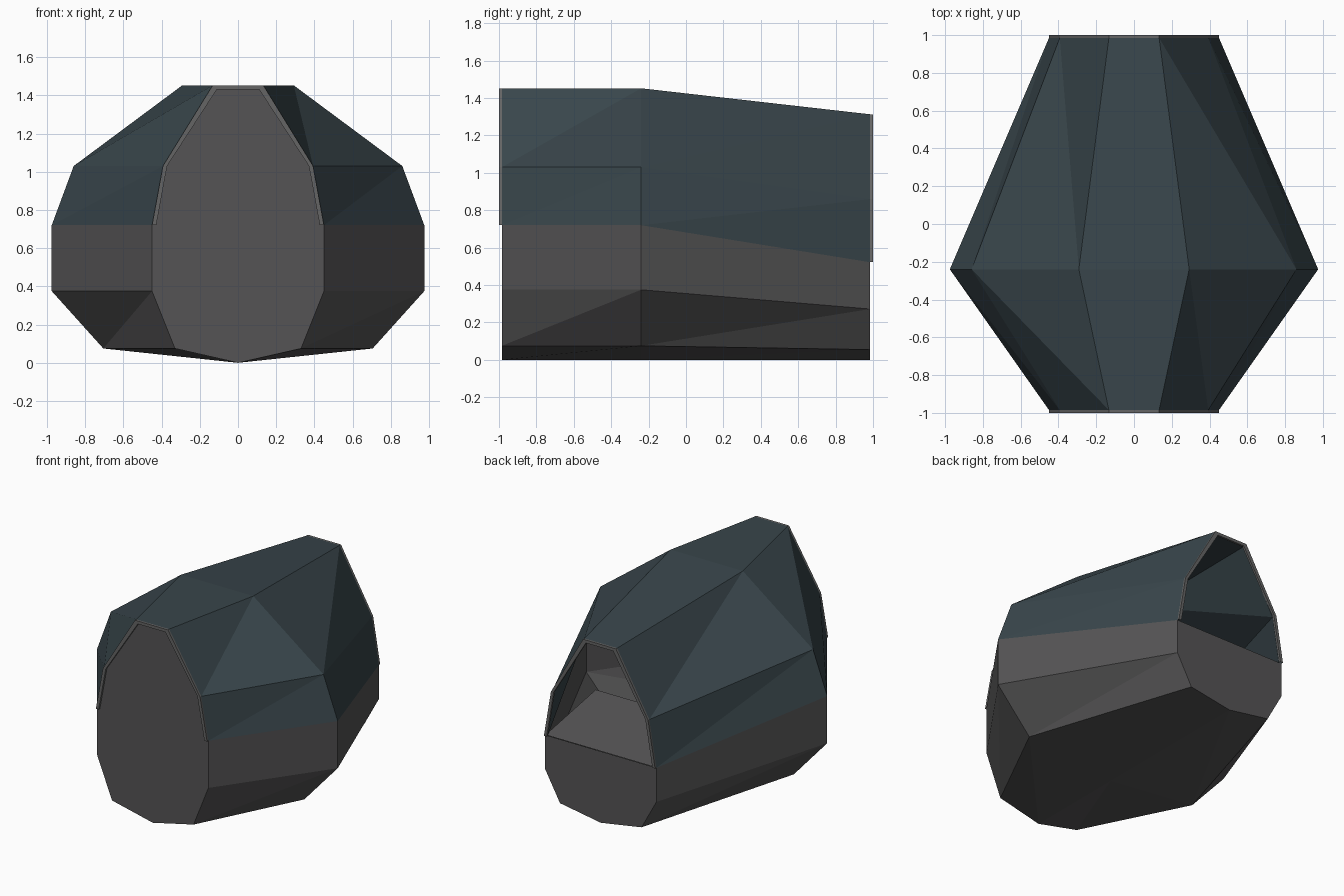
import bpy

if "Cube" in bpy.data.objects:
    bpy.data.objects.remove(bpy.data.objects["Cube"])

# Half profile stations: (y, x values, z values), from keel up to roof
STATIONS = [
    (-0.985, (0, 0.33, 0.45, 0.45, 0.393, 0.133), (0, 0.075, 0.375, 0.72, 1.03, 1.452)),
    (-0.24, (0, 0.705, 0.975, 0.975, 0.86, 0.292), (0, 0.075, 0.375, 0.72, 1.03, 1.452)),
    (0.985, (0, 0.33, 0.45, 0.45, 0.393, 0.133), (0, 0.055, 0.272, 0.522, 0.86, 1.313)),
]


def material(name, colour):
    m = bpy.data.materials.new(name)
    m.diffuse_color = (*colour, 1)
    m.use_nodes = True
    m.node_tree.nodes["Principled BSDF"].inputs["Base Color"].default_value = m.diffuse_color
    return m


GREY = material("dark_grey", (0.09, 0.088, 0.09))
RIM = material("rim_grey", (0.13, 0.13, 0.13))
BLUE = material("blue_grey", (0.04, 0.06, 0.07))


def make(name, verts, faces, mat):
    me = bpy.data.meshes.new(name)
    me.from_pydata(verts, [], faces)
    me.materials.append(mat)
    ob = bpy.data.objects.new(name, me)
    bpy.context.collection.objects.link(ob)
    return ob


def upper(station, y=None, inset=0.0):
    """Open arch, left sill over the roof to right sill."""
    sy, xs, zs = station
    y = sy if y is None else y
    half = [(xs[i] - inset, y, zs[i] - (inset if i == 5 else 0)) for i in (3, 4, 5)]
    return [(-x, yy, z) for x, yy, z in half] + half[::-1]


def lower(station):
    """Open trough, right sill under the keel to left sill."""
    y, xs, zs = station
    half = [(xs[i], y, zs[i]) for i in (3, 2, 1)]
    return half + [(0, y, zs[0])] + [(-x, yy, z) for x, yy, z in half[::-1]]


def loft(rings):
    n = len(rings[0])
    faces = []
    for k in range(len(rings) - 1):
        for i in range(n - 1):
            a, b = k * n + i, (k + 1) * n + i
            faces += [(a, a + 1, b), (a + 1, b + 1, b)]
    return [v for r in rings for v in r], faces


# Lower hull with closed rear end
verts, faces = loft([lower(s) for s in STATIONS])
faces.append(tuple(range(14, 21)))
make("lower_hull", verts, faces, GREY)

# Full height front bulkhead
ring = lower(STATIONS[0]) + upper(STATIONS[0], inset=0.012)[1:-1]
make("front_bulkhead", ring, [tuple(range(len(ring)))], GREY)

# Sloping deck inside the rear opening, dropping into the hull
deck = [(x, y, z) for y, z in ((0.98, 0.521), (0.4, 0.63), (0.4, 0.15)) for x in (-0.45, 0.45)]
deck += [(-0.45, 0.9, 0.3), (0.45, 0.9, 0.3)]
make("inner_deck", deck, [(0, 1, 3, 2), (2, 3, 5, 4), (0, 2, 4, 6), (1, 7, 5, 3)], GREY)

# Faceted upper shell
shell = make("upper_shell", *loft([upper(s) for s in STATIONS]), BLUE)
mod = shell.modifiers.new("thickness", 'SOLIDIFY')
mod.thickness = 0.018
mod.offset = -1

# Thin rims at both open ends of the shell
for name, st, y in (("front_rim", STATIONS[0], -1.0), ("rear_rim", STATIONS[2], 1.0)):
    rings = [upper(st), upper(st, y), upper(st, y, 0.022), upper(st, st[0], 0.022)]
    make(name, *loft(rings), RIM)

# Consistent outward normals
for ob in bpy.context.collection.objects:
    bpy.context.view_layer.objects.active = ob
    ob.select_set(True)
bpy.ops.object.mode_set(mode='EDIT')
bpy.ops.mesh.select_all(action='SELECT')
bpy.ops.mesh.normals_make_consistent(inside=False)
bpy.ops.object.mode_set(mode='OBJECT')
